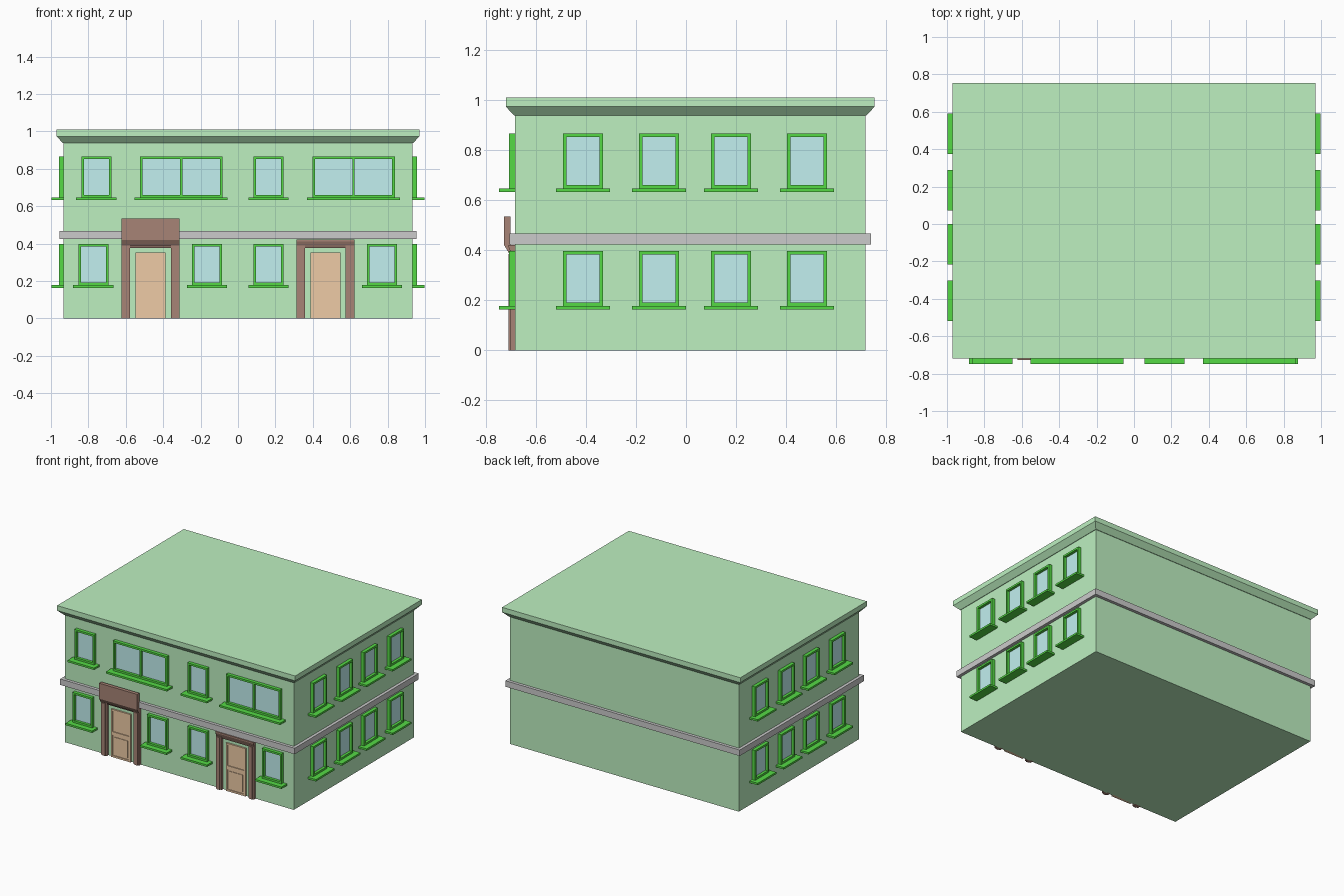
import bpy

if "Cube" in bpy.data.objects:
    bpy.data.objects.remove(bpy.data.objects["Cube"])

HX, YF, YB = 0.933, -0.683, 0.717   # wall planes


def mat(name, r, g, b):
    m = bpy.data.materials.new(name)
    m.diffuse_color = (r, g, b, 1)
    m.use_nodes = True
    m.node_tree.nodes["Principled BSDF"].inputs["Base Color"].default_value = m.diffuse_color
    return m


WALL = mat("wall_green", 0.51, 0.87, 0.53)
TRIM = mat("trim_green", 0.09, 0.70, 0.06)
GLASS = mat("glass", 0.54, 0.87, 0.87)
BROWN = mat("brown_wood", 0.39, 0.23, 0.18)
DOOR = mat("door_wood", 0.86, 0.60, 0.38)

# Maps (along wall, outward, height) to world space
PLACE = {
    "front": lambda u, d, z: (u, YF - d, z),
    "right": lambda u, d, z: (HX + d, u, z),
    "left": lambda u, d, z: (-HX - d, u, z),
}


def mesh_object(name, verts, faces, material=None):
    me = bpy.data.meshes.new(name)
    me.from_pydata(verts, [], faces)
    import bmesh
    bm = bmesh.new()
    bm.from_mesh(me)
    bmesh.ops.recalc_face_normals(bm, faces=bm.faces)
    bm.to_mesh(me)
    bm.free()
    ob = bpy.data.objects.new(name, me)
    bpy.context.collection.objects.link(ob)
    if material:
        me.materials.append(material)
    return ob


def boxes(name, wall, spans, material):
    """One object from boxes given as (u0, u1, z0, z1, d0, d1) on a wall."""
    verts, faces = [], []
    for u0, u1, z0, z1, d0, d1 in spans:
        n = len(verts)
        for z in (z0, z1):
            for u, d in ((u0, d0), (u1, d0), (u1, d1), (u0, d1)):
                verts.append(PLACE[wall](u, d, z))
        for f in ((0, 1, 2, 3), (4, 5, 6, 7), (0, 1, 5, 4),
                  (1, 2, 6, 5), (2, 3, 7, 6), (3, 0, 4, 7)):
            faces.append([n + i for i in f])
    return mesh_object(name, verts, faces, material)


def ring(u0, u1, z0, z1, t, d0, d1):
    """Four bars around a rectangle."""
    return [(u0, u0 + t, z0, z1, d0, d1), (u1 - t, u1, z0, z1, d0, d1),
            (u0 + t, u1 - t, z0, z0 + t, d0, d1), (u0 + t, u1 - t, z1 - t, z1, d0, d1)]


def stack(name, levels, material=None):
    """Rectangular block lofted through (outset, height) levels."""
    verts, faces = [], []
    for o, z in levels:
        verts += [(-HX - o, YF - o, z), (HX + o, YF - o, z),
                  (HX + o, YB + o, z), (-HX - o, YB + o, z)]
    for k in range(0, len(verts) - 4, 4):
        faces += [(k + i, k + (i + 1) % 4, k + 4 + (i + 1) % 4, k + 4 + i) for i in range(4)]
    n = len(verts)
    faces += [(0, 1, 2, 3), (n - 4, n - 3, n - 2, n - 1)]
    return mesh_object(name, verts, faces, material)


def window(wall, c, z0, width=0.16, double=False):
    u0, u1, z1, t = c - width / 2, c + width / 2, z0 + 0.22, 0.014
    bars = ring(u0, u1, z0, z1, t, -0.01, 0.025)
    if double:
        bars.append((c - 0.006, c + 0.006, z0 + t, z1 - t, -0.01, 0.02))
    boxes("window_frame", wall, bars, TRIM)
    boxes("window_glass", wall, [(u0 + 0.01, u1 - 0.01, z0 + 0.01, z1 - 0.01, -0.01, 0.005)], GLASS)
    boxes("window_sill", wall, [(u0 - 0.028, u1 + 0.028, z0 - 0.014, z0, -0.01, 0.065)], TRIM)


def beam(name, u0, u1, profile, material):
    """Profile of (outward, height) points extruded along the front wall."""
    n = len(profile)
    verts = [PLACE["front"](u, d, z) for u in (u0, u1) for d, z in profile]
    faces = [list(range(n)), list(range(n, 2 * n))]
    faces += [(i, (i + 1) % n, n + (i + 1) % n, n + i) for i in range(n)]
    return mesh_object(name, verts, faces, material)


def doorway(c, sign):
    # Panelled door leaf
    w, h = 0.08, 0.352
    boxes("door_leaf", "front", [(c - w, c + w, 0, h, -0.01, 0.006)], DOOR)
    rails = ring(c - w, c + w, 0, h, 0.013, 0, 0.012)
    rails.append((c - w + 0.013, c + w - 0.013, 0.162, 0.188, 0, 0.012))
    boxes("door_rails", "front", rails, DOOR)
    boxes("door_panel", "front", [(c - 0.055, c + 0.055, 0.026, 0.15, 0, 0.01)], DOOR)
    # Posts with a shallow step
    for s in (-1, 1):
        a, b = sorted((c + s * 0.109, c + s * 0.155))
        i, j = sorted((c + s * 0.120, c + s * 0.144))
        boxes("door_post", "front", [(a, b, 0, 0.39, -0.01, 0.020),
                                     (i, j, 0, 0.385, 0, 0.026)], BROWN)
    # Lintel sloping out over the posts
    beam("door_lintel", c - 0.155, c + 0.155,
         [(-0.01, 0.377), (0.012, 0.377), (0.026, 0.412), (0.026, 0.422), (-0.01, 0.422)], BROWN)
    if sign:
        beam("sign_board", c - 0.155, c + 0.155,
             [(0.018, 0.39), (0.026, 0.39), (0.044, 0.42), (0.044, 0.534), (0.018, 0.534)], BROWN)


# Walls, belt course and cornice roof
stack("building_walls", [(0, 0), (0, 0.94)], WALL)
stack("belt_course", [(0.022, 0.424), (0.022, 0.468)])
stack("cornice_roof", [(0.004, 0.938), (0.037, 0.974), (0.037, 1.01)], WALL)

LOW, HIGH = 0.178, 0.646
# Side windows
for wall in ("left", "right"):
    for y in (-0.411, -0.108, 0.18, 0.483):
        for z in (LOW, HIGH):
            window(wall, y, z)
# Front windows
for x in (-0.773, -0.166, 0.163, 0.77):
    window("front", x, LOW)
for x in (-0.757, 0.163):
    window("front", x, HIGH)
for x in (-0.304, 0.618):
    window("front", x, HIGH, 0.441, True)
# Entrances
doorway(-0.468, True)
doorway(0.467, False)
